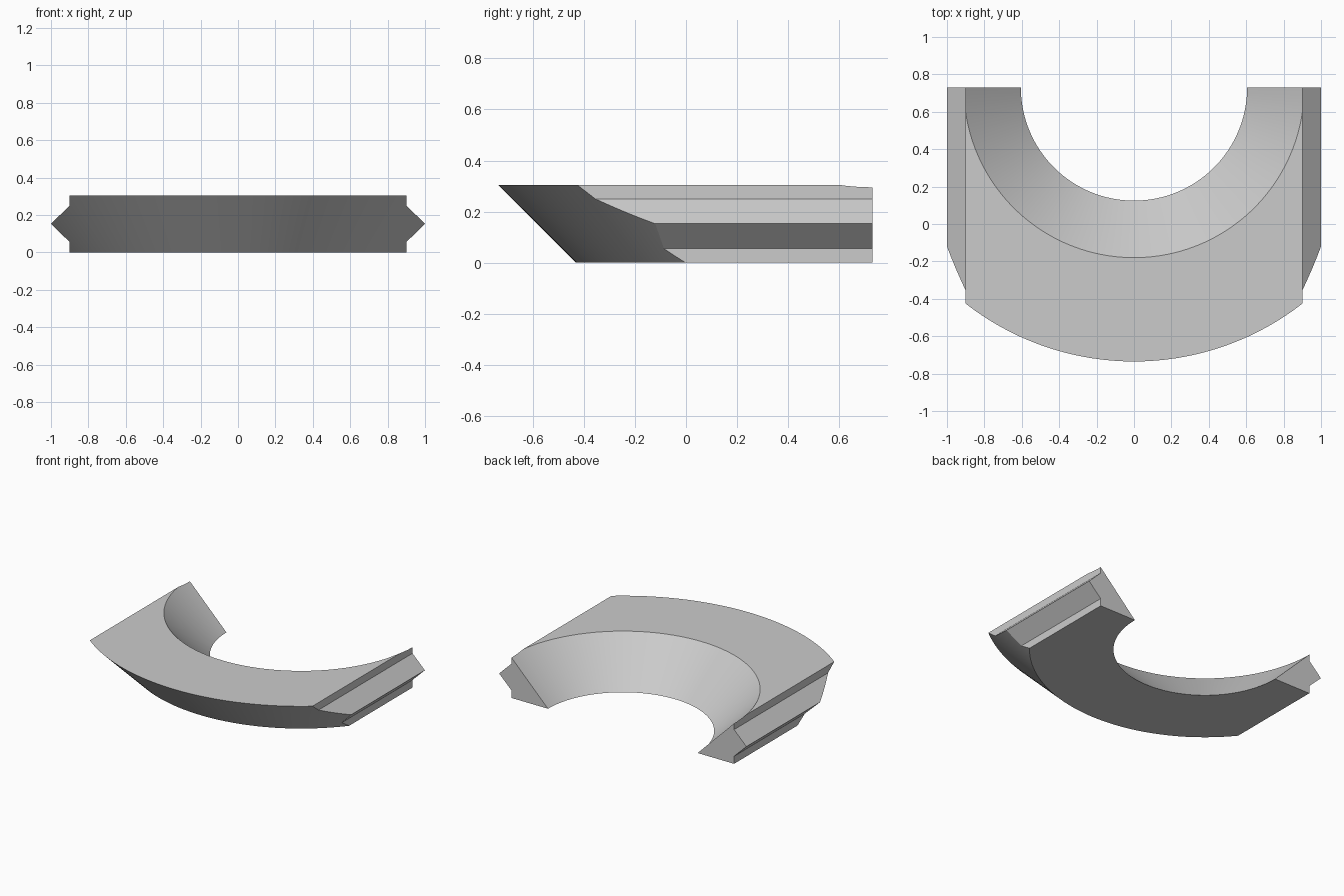
import bpy
import bmesh
from math import radians

HEIGHT = 0.305
BACK = 0.73          # the cones share an axis on the back plane
SIDE = 0.90          # half width of the body without its ridges
MARGIN = 0.1         # cutters run past the top and bottom

cube = bpy.data.objects.get("Cube")
if cube:
    bpy.data.objects.remove(cube, do_unlink=True)

grey = bpy.data.materials.new("light_grey")
grey.use_nodes = True
colour = (0.6, 0.6, 0.6, 1.0)
grey.diffuse_color = colour
grey.node_tree.nodes["Principled BSDF"].inputs["Base Color"].default_value = colour


def add_object(name, bm):
    bmesh.ops.recalc_face_normals(bm, faces=bm.faces)
    mesh = bpy.data.meshes.new(name)
    bm.to_mesh(mesh)
    bm.free()
    mesh.materials.append(grey)
    obj = bpy.data.objects.new(name, mesh)
    bpy.context.collection.objects.link(obj)
    return obj


def cone_cutter(name, base_radius):
    """45 degree cone, widening upward, with base_radius at z = 0."""
    bm = bmesh.new()
    bmesh.ops.create_cone(bm, cap_ends=True, segments=160,
                          radius1=base_radius - MARGIN,
                          radius2=base_radius + HEIGHT + MARGIN,
                          depth=HEIGHT + 2 * MARGIN)
    bmesh.ops.translate(bm, verts=bm.verts, vec=(0, BACK, HEIGHT / 2))
    obj = add_object(name, bm)
    obj.hide_render = True
    return obj


# Body: cross-section with a pointed ridge on each side, extruded to the back
right_half = [(SIDE, 0), (SIDE, 0.055), (1.0, HEIGHT / 2),
              (SIDE, HEIGHT - 0.055), (SIDE, HEIGHT)]
outline = right_half + [(-x, z) for x, z in reversed(right_half)]
bm = bmesh.new()
section = bm.faces.new([bm.verts.new((x, -1.0, z)) for x, z in outline])
extruded = bmesh.ops.extrude_face_region(bm, geom=[section], use_keep_orig=True)
moved = [v for v in extruded["geom"] if isinstance(v, bmesh.types.BMVert)]
bmesh.ops.translate(bm, verts=moved, vec=(0, BACK + 1.0, 0))
body = add_object("ring_segment", bm)

# Conical front wall and conical inner bowl
cutters = [(cone_cutter("outer_cone", 1.16), 'INTERSECT'),
           (cone_cutter("inner_cone", 0.605), 'DIFFERENCE')]
bpy.context.view_layer.objects.active = body
for cutter, operation in cutters:
    mod = body.modifiers.new(cutter.name, 'BOOLEAN')
    mod.object = cutter
    mod.operation = operation
    mod.solver = 'EXACT'
    bpy.ops.object.modifier_apply(modifier=mod.name)
    bpy.data.objects.remove(cutter, do_unlink=True)

# Smooth cones, crisp edges
bpy.ops.object.select_all(action='DESELECT')
body.select_set(True)
bpy.ops.object.shade_smooth_by_angle(angle=radians(20))
